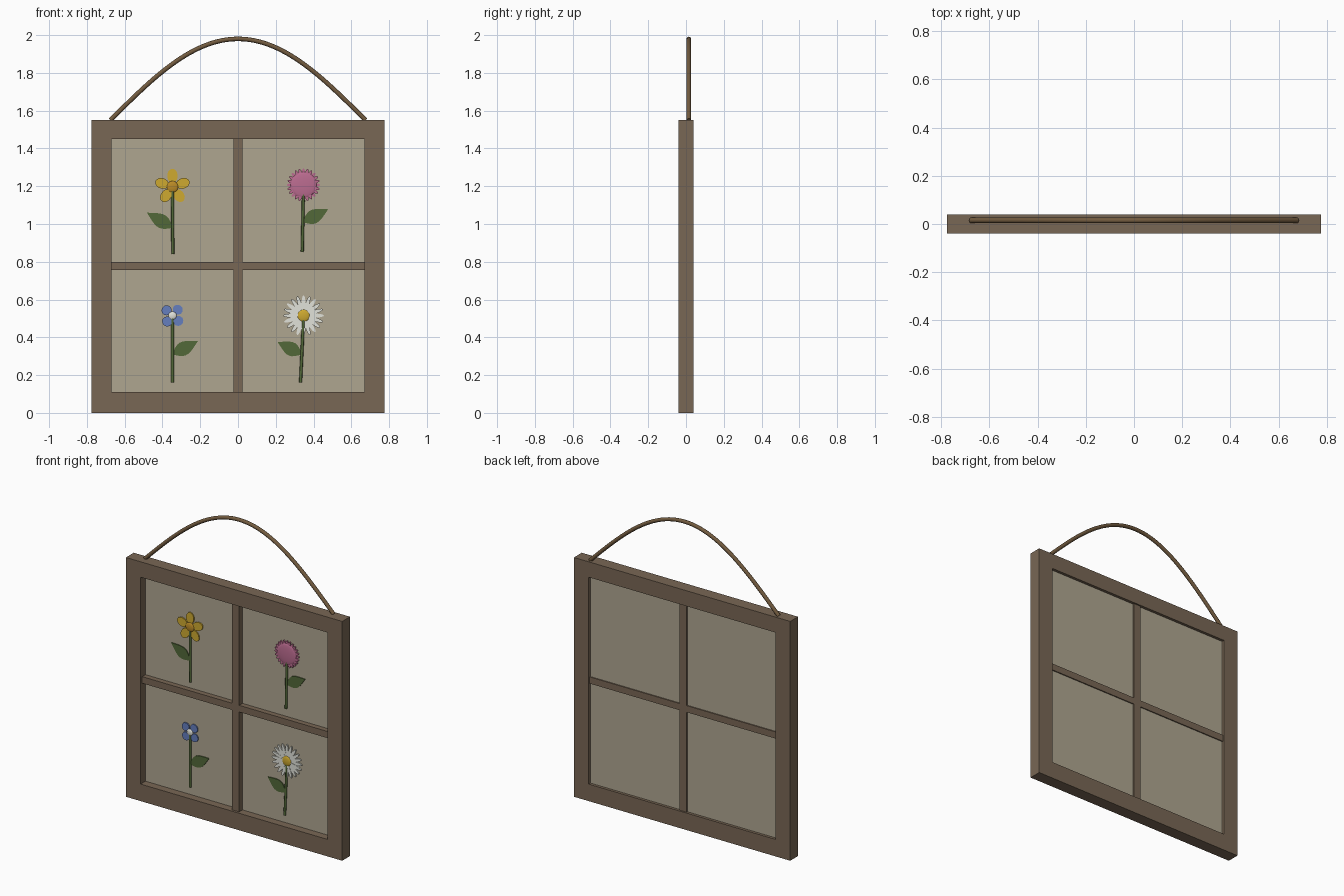
import bpy, bmesh
from math import sin, cos, pi, radians
from mathutils import Vector

if "Cube" in bpy.data.objects:
    bpy.data.objects.remove(bpy.data.objects["Cube"])


def material(name, r, g, b):
    m = bpy.data.materials.new(name)
    m.diffuse_color = (r, g, b, 1)
    m.use_nodes = True
    m.node_tree.nodes["Principled BSDF"].inputs["Base Color"].default_value = m.diffuse_color
    return m


WOOD = material("wood", 0.19, 0.135, 0.09)
ROPE = material("rope", 0.17, 0.105, 0.05)
GLASS = material("pane", 0.43, 0.38, 0.28)
GREEN = material("green", 0.085, 0.14, 0.04)
YELLOW = material("yellow", 0.62, 0.40, 0.03)
AMBER = material("amber", 0.50, 0.26, 0.02)
PINK = material("pink", 0.50, 0.15, 0.28)
BLUE = material("blue", 0.13, 0.21, 0.52)
WHITE = material("white", 0.75, 0.76, 0.70)
PANE_Y = 0.01


def finish(bm, name, mat, smooth=False):
    bmesh.ops.recalc_face_normals(bm, faces=bm.faces)
    me = bpy.data.meshes.new(name)
    bm.to_mesh(me)
    bm.free()
    ob = bpy.data.objects.new(name, me)
    bpy.context.collection.objects.link(ob)
    me.materials.append(mat)
    if smooth:
        for p in me.polygons:
            p.use_smooth = True
    return ob


def prism(bm, outline, y0, y1):
    """Extrude an x,z outline from y0 to y1."""
    a = [bm.verts.new((x, y0, z)) for x, z in outline]
    b = [bm.verts.new((x, y1, z)) for x, z in outline]
    bm.faces.new(a)
    bm.faces.new(b[::-1])
    n = len(a)
    for i in range(n):
        j = (i + 1) % n
        bm.faces.new((a[i], b[i], b[j], a[j]))


def box(name, x0, x1, y0, y1, z0, z1, mat):
    bm = bmesh.new()
    prism(bm, [(x0, z0), (x1, z0), (x1, z1), (x0, z1)], y0, y1)
    return finish(bm, name, mat)


def tube(name, pts, r, sides, mat):
    """Round tube along a path lying in an x,z plane."""
    bm = bmesh.new()
    pts = [Vector(p) for p in pts]
    rings = []
    for i, p in enumerate(pts):
        t = (pts[min(i + 1, len(pts) - 1)] - pts[max(i - 1, 0)]).normalized()
        n = Vector((-t.z, 0, t.x))
        rings.append([bm.verts.new(p + r * (n * cos(2 * pi * k / sides) + Vector((0, 1, 0)) * sin(2 * pi * k / sides)))
                      for k in range(sides)])
    for a, b in zip(rings, rings[1:]):
        for k in range(sides):
            j = (k + 1) % sides
            bm.faces.new((a[k], a[j], b[j], b[k]))
    bm.faces.new(rings[0])
    bm.faces.new(rings[-1])
    ob = finish(bm, name, mat)
    for p in ob.data.polygons:
        p.use_smooth = len(p.vertices) == 4
    return ob


def petals(name, cx, cz, count, start, dist, length, width, mat):
    """Ring of elliptical petals; neighbours sit at slightly different depths."""
    bm = bmesh.new()
    for i in range(count):
        a = radians(start) + 2 * pi * i / count
        outline = []
        for k in range(14):
            t = 2 * pi * k / 14
            u, v = dist + length * cos(t), width * sin(t)
            outline.append((cx + u * cos(a) - v * sin(a), cz + u * sin(a) + v * cos(a)))
        prism(bm, outline, PANE_Y - 0.007 - 0.001 * (i % 3), PANE_Y)
    return finish(bm, name, mat)


def dome(name, cx, cz, r, mat):
    bm = bmesh.new()
    bmesh.ops.create_uvsphere(bm, u_segments=20, v_segments=10, radius=r)
    for v in bm.verts:
        v.co = (cx + v.co.x, PANE_Y - 0.006 - v.co.z / r * 0.008, cz + v.co.y)
    return finish(bm, name, mat, True)


def leaf(name, base, tip, w):
    b, t = Vector(base), Vector(tip)
    d = t - b
    n = Vector((-d.y, d.x)).normalized()
    prof = [w * sin(pi * k / 10) * (1 + 0.25 * cos(pi * k / 10)) for k in range(11)]
    side = [b + d * k / 10 + n * prof[k] for k in range(11)]
    other = [b + d * k / 10 - n * prof[k] for k in range(9, 0, -1)]
    bm = bmesh.new()
    prism(bm, [tuple(p) for p in side + other], PANE_Y - 0.006, PANE_Y)
    return finish(bm, name, GREEN)


# Outer frame
box("left_stile", -0.775, -0.67, -0.04, 0.04, 0, 1.55, WOOD)
box("right_stile", 0.67, 0.775, -0.04, 0.04, 0, 1.55, WOOD)
box("bottom_rail", -0.67, 0.67, -0.04, 0.04, 0, 0.11, WOOD)
box("top_rail", -0.67, 0.67, -0.04, 0.04, 1.45, 1.55, WOOD)

# Dividing bars
box("vertical_bar", -0.025, 0.025, -0.025, 0.03, 0.11, 1.45, WOOD)
for s, side in ((-1, "left"), (1, "right")):
    xs = sorted((s * 0.025, s * 0.67))
    box(side + "_horizontal_bar", *xs, -0.024, 0.029, 0.757, 0.80, WOOD)
    # Panes
    box(side + "_upper_pane", *xs, PANE_Y, 0.022, 0.80, 1.45, GLASS)
    box(side + "_lower_pane", *xs, PANE_Y, 0.022, 0.11, 0.757, GLASS)

# Hanging rope
N = 48
arch = [(0.675 * (2 * i / N - 1), 0.015, 1.55 + 0.43 * sin(pi * i / N)) for i in range(N + 1)]
tube("hanging_rope", arch, 0.012, 10, ROPE)

# Stems and leaves: flower centre, stem foot, leaf base height, leaf tip
plants = {
    "yellow_flower": ((-0.347, 1.197), (-0.345, 0.84), 0.98, (-0.482, 1.06)),
    "pink_flower": ((0.347, 1.207), (0.34, 0.853), 1.01, (0.477, 1.078)),
    "blue_flower": ((-0.347, 0.515), (-0.347, 0.16), 0.31, (-0.212, 0.38)),
    "daisy": ((0.347, 0.515), (0.331, 0.16), 0.31, (0.21, 0.375)),
}
for name, (c, foot, lz, tip) in plants.items():
    path = []
    for i in range(9):
        t = i / 8
        path.append((foot[0] + (c[0] - foot[0]) * t, 0.006, foot[1] + (c[1] - 0.01 - foot[1]) * t))
    tube(name + "_stem", path, 0.008, 8, GREEN)
    lx = foot[0] + (c[0] - foot[0]) * (lz - foot[1]) / (c[1] - foot[1])
    leaf(name + "_leaf", (lx, lz), tip, 0.036)

# Blossoms
petals("yellow_petals", -0.347, 1.197, 5, 90, 0.058, 0.037, 0.028, YELLOW)
dome("yellow_flower_centre", -0.347, 1.197, 0.031, AMBER)
petals("pink_petals", 0.347, 1.207, 24, 90, 0.055, 0.033, 0.010, PINK)
dome("pink_flower_centre", 0.347, 1.207, 0.07, PINK)
petals("blue_petals", -0.347, 0.515, 4, 48, 0.042, 0.026, 0.027, BLUE)
dome("blue_flower_centre", -0.347, 0.515, 0.022, WHITE)
petals("daisy_petals", 0.347, 0.515, 20, 90, 0.065, 0.043, 0.0105, WHITE)
dome("daisy_centre", 0.347, 0.515, 0.033, YELLOW)
